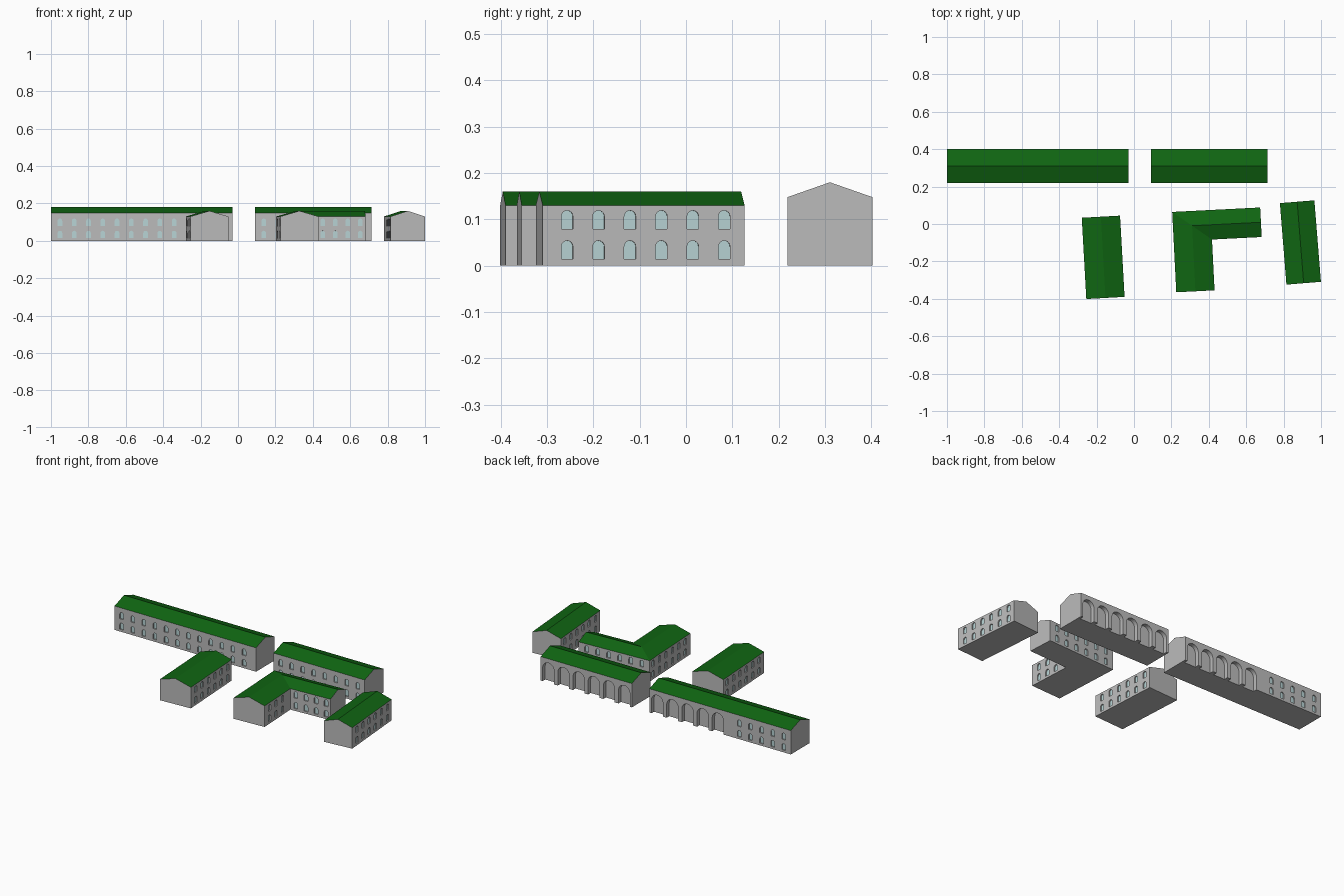
import bpy, bmesh, math
from mathutils import Vector

if "Cube" in bpy.data.objects:
    bpy.data.objects.remove(bpy.data.objects["Cube"])


def material(name, rgb):
    m = bpy.data.materials.new(name)
    m.diffuse_color = (*rgb, 1)
    m.use_nodes = True
    m.node_tree.nodes["Principled BSDF"].inputs["Base Color"].default_value = m.diffuse_color
    return m


STONE = material("stone", (0.5, 0.5, 0.5))
GREEN = material("roof_green", (0.005, 0.13, 0.006))
GLASS = material("window_glass", (0.48, 0.66, 0.67))


def make_object(name, bm, mats, loc=(0, 0), rot=0):
    me = bpy.data.meshes.new(name)
    bm.to_mesh(me)
    bm.free()
    for m in mats:
        me.materials.append(m)
    ob = bpy.data.objects.new(name, me)
    bpy.context.collection.objects.link(ob)
    ob.location = (*loc, 0)
    ob.rotation_euler.z = math.radians(rot)
    return ob


def arch_outline(w, z0, z1, segs):
    # Upright rectangle topped with a half circle, as (along, z) points
    r = w / 2
    pts = [(-r, z0), (r, z0)]
    for i in range(segs + 1):
        t = math.pi * i / segs
        pts.append((r * math.cos(t), z1 - r + r * math.sin(t)))
    return pts


def openings(a, b, offsets, outline, depth):
    # Place an outline at each offset on the wall a->b (outside on the right)
    a, b = Vector(a), Vector(b)
    d = (b - a).normalized()
    n = Vector((d.y, -d.x))
    out = []
    for s in offsets:
        c = a + d * s
        out.append(([(c + d * u, z) for u, z in outline], n, depth))
    return out


WINDOW_ROWS = [arch_outline(0.025, z, z + 0.040, 8) for z in (0.014, 0.079)]
ARCH = arch_outline(0.078, -0.02, 0.122, 14)


def windows(a, b, offsets):
    return [o for row in WINDOW_ROWS for o in openings(a, b, offsets, row, 0.008)]


def steps(start, step, count):
    return [start + step * i for i in range(count)]


def building(name, plan, ridge, roof, eave, top, wins, arches, loc, rot=0):
    # Solid body: floor, walls (gables included) and green roof slopes
    bm = bmesh.new()
    k = len(plan)
    low = [bm.verts.new((x, y, 0)) for x, y in plan]
    high = [bm.verts.new((x, y, eave)) for x, y in plan]
    peak = [bm.verts.new((x, y, top)) for x, y in ridge]
    gables = roof["gables"]
    bm.faces.new(low[::-1])
    for i in range(k):
        j = (i + 1) % k
        mid = [peak[gables[i]]] if i in gables else []
        bm.faces.new([low[i], low[j], high[j]] + mid + [high[i]])
    for e, r in roof["slopes"]:
        f = bm.faces.new([high[i] for i in e] + [peak[i] for i in r])
        f.material_index = 1
    bmesh.ops.recalc_face_normals(bm, faces=bm.faces)
    body = make_object(name, bm, [STONE, GREEN], loc, rot)

    # Cut the window and arch recesses
    cut = bmesh.new()
    for pts, n, depth in wins + arches:
        front = [cut.verts.new((*(p + n * 0.01), z)) for p, z in pts]
        back = [cut.verts.new((*(p - n * depth), z)) for p, z in pts]
        cut.faces.new(front)
        cut.faces.new(back[::-1])
        for i in range(len(pts)):
            j = (i + 1) % len(pts)
            cut.faces.new([front[i], back[i], back[j], front[j]])
    bmesh.ops.recalc_face_normals(cut, faces=cut.faces)
    cutter = make_object(name + "_cutter", cut, [STONE], loc, rot)
    cutter.hide_render = True
    mod = body.modifiers.new("recesses", "BOOLEAN")
    mod.operation = "DIFFERENCE"
    mod.solver = "EXACT"
    mod.object = cutter
    bpy.context.view_layer.update()
    dg = bpy.context.evaluated_depsgraph_get()
    cut_mesh = bpy.data.meshes.new_from_object(body.evaluated_get(dg))
    body.modifiers.clear()
    body.data = cut_mesh
    bpy.data.objects.remove(cutter)

    # Glass panes just in front of the recess backs
    bm = bmesh.new()
    for pts, n, depth in wins:
        bm.faces.new([bm.verts.new((*(p - n * (depth - 0.001)), z)) for p, z in pts])
    make_object(name + "_windows", bm, [GLASS], loc, rot)


def rect(w, l):
    return [(0, 0), (w, 0), (w, l), (0, l)]


# Ridge along x (long halls) or along y (side blocks)
ROOF_X = {"gables": {1: 1, 3: 0}, "slopes": [((0, 1), (1, 0)), ((2, 3), (0, 1))]}
ROOF_Y = {"gables": {0: 0, 2: 1}, "slopes": [((1, 2), (1, 0)), ((3, 0), (0, 1))]}

# Long halls at the back: windows in front, arcades behind
L, D = 0.97, 0.183
p = rect(L, D)
building("long_hall", p, [(0, D / 2), (L, D / 2)], ROOF_X, 0.148, 0.18,
         windows(p[0], p[1], steps(0.048, 0.0763, 12))
         + windows(p[2], p[3], steps(L - 0.048 - 4 * 0.0763, 0.0763, 5)),
         openings(p[2], p[3], steps(0.054, 0.104, 5), ARCH, 0.025), (-1, 0.219))

L = 0.625
p = rect(L, D)
building("short_hall", p, [(0, D / 2), (L, D / 2)], ROOF_X, 0.148, 0.18,
         windows(p[0], p[1], steps(0.048, 0.0756, 8)),
         openings(p[2], p[3], steps(0.0525, 0.104, 6), ARCH, 0.025), (0.09, 0.219))

# Two turned side blocks
for name, w, l, loc, rot in (("left_block", 0.205, 0.435, (-0.255, -0.401), 3.2),
                             ("right_block", 0.185, 0.437, (0.815, -0.324), 4.6)):
    p = rect(w, l)
    building(name, p, [(w / 2, 0), (w / 2, l)], ROOF_Y, 0.13, 0.16,
             windows(p[1], p[2], steps(0.053, 0.068, 6))
             + windows(p[3], p[0], steps(l - 0.053 - 5 * 0.068, 0.068, 6)), [], loc, rot)

# L-shaped block with hipped outer corner and inner valley
p = [(0, 0), (0.205, 0), (0.205, 0.272), (0.471, 0.272), (0.471, 0.43), (0, 0.43)]
building("corner_block", p, [(0.1025, 0), (0.1025, 0.351), (0.471, 0.351)],
         {"gables": {0: 0, 3: 2},
          "slopes": [((1, 2), (1, 0)), ((2, 3), (2, 1)), ((4, 5), (1, 2)), ((5, 0), (0, 1))]},
         0.13, 0.16,
         windows(p[1], p[2], steps(0.053, 0.068, 3))
         + windows(p[2], p[3], steps(0.036, 0.067, 4))
         + windows(p[4], p[5], steps(0.053, 0.073, 6))
         + windows(p[5], p[0], steps(0.037, 0.068, 6)), [], (0.226, -0.365), 2.9)
